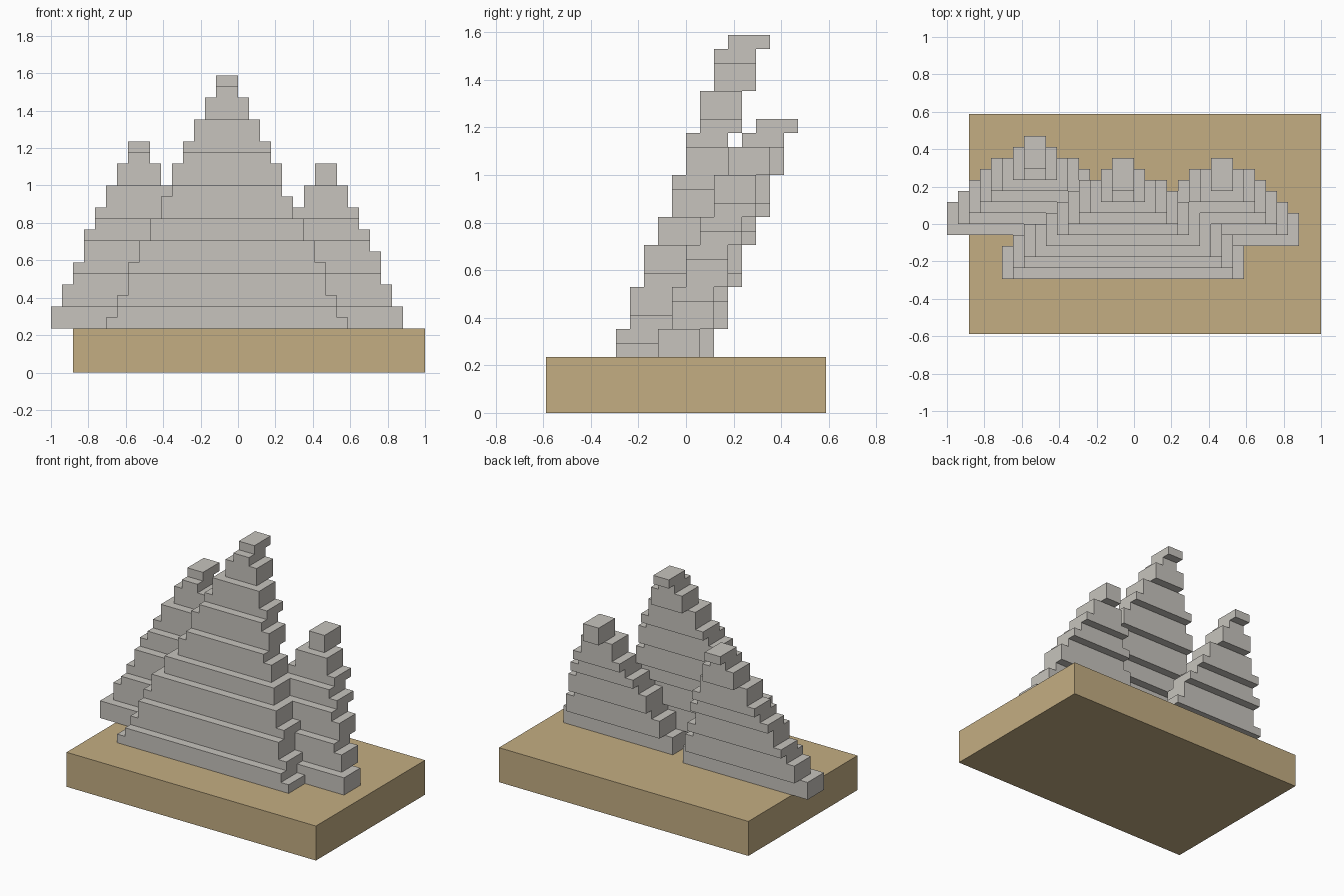
import bpy, bmesh
from mathutils import Vector

if "Cube" in bpy.data.objects:
    bpy.data.objects.remove(bpy.data.objects["Cube"])

U = 1 / 17          # grid unit: the model is 34 units long


def material(name, rgb):
    m = bpy.data.materials.new(name)
    m.diffuse_color = (*rgb, 1)
    m.use_nodes = True
    m.node_tree.nodes["Principled BSDF"].inputs["Base Color"].default_value = m.diffuse_color
    return m


STONE = material("grey_stone", (0.57, 0.55, 0.51))
SAND = material("sand_tan", (0.55, 0.42, 0.225))


def finish(name, bm, mat):
    me = bpy.data.meshes.new(name)
    bm.to_mesh(me)
    bm.free()
    me.materials.append(mat)
    ob = bpy.data.objects.new(name, me)
    bpy.context.collection.objects.link(ob)


# Base slab
bm = bmesh.new()
bmesh.ops.create_cube(bm, size=1)
for v in bm.verts:
    v.co = Vector((v.co.x * 32 + 1, v.co.y * 20, v.co.z * 4 + 2)) * U
finish("base_slab", bm, SAND)

# Heights at which every peak steps one unit backwards
LEAN = (6, 9, 12, 14, 17, 20, 23, 26)


def peak(name, cx, front, tops):
    """Leaning stepped slab, 3 deep. tops: height of each step, narrowest first."""
    cells = set()
    for z in range(4, tops[0]):
        half = sum(z < t for t in tops)
        half = 1 + next((i for i in range(len(tops) - 1, -1, -1) if z < tops[i]), 0)
        y0 = front + sum(z >= s for s in LEAN)
        cells |= {(x, y, z) for x in range(cx - half, cx + half)
                  for y in range(y0, y0 + 3)}
    # Outer skin of the filled cells
    bm = bmesh.new()
    for c in cells:
        for axis in range(3):
            for side in (0, 1):
                n = list(c)
                n[axis] += 2 * side - 1
                if tuple(n) in cells:
                    continue
                a, b = (axis + 1) % 3, (axis + 2) % 3
                ring = []
                for da, db in ((0, 0), (1, 0), (1, 1), (0, 1)):
                    p = Vector(c)
                    p[axis] += side
                    p[a] += da
                    p[b] += db
                    ring.append(bm.verts.new(p * U))
                bm.faces.new(ring if side else ring[::-1])
    bmesh.ops.remove_doubles(bm, verts=bm.verts, dist=U * 0.1)
    bmesh.ops.dissolve_limit(bm, angle_limit=0.02, verts=bm.verts, edges=bm.edges)
    finish(name, bm, STONE)


# Three peaks
peak("centre_peak", -1, -5, (27, 25, 23, 21, 19, 16, 14, 12, 10, 7, 5)) 
peak("left_peak", -9, -1, (21, 19, 17, 15, 13, 10, 8, 6))
peak("right_peak", 8, -2, (19, 17, 15, 13, 11, 8, 6))
